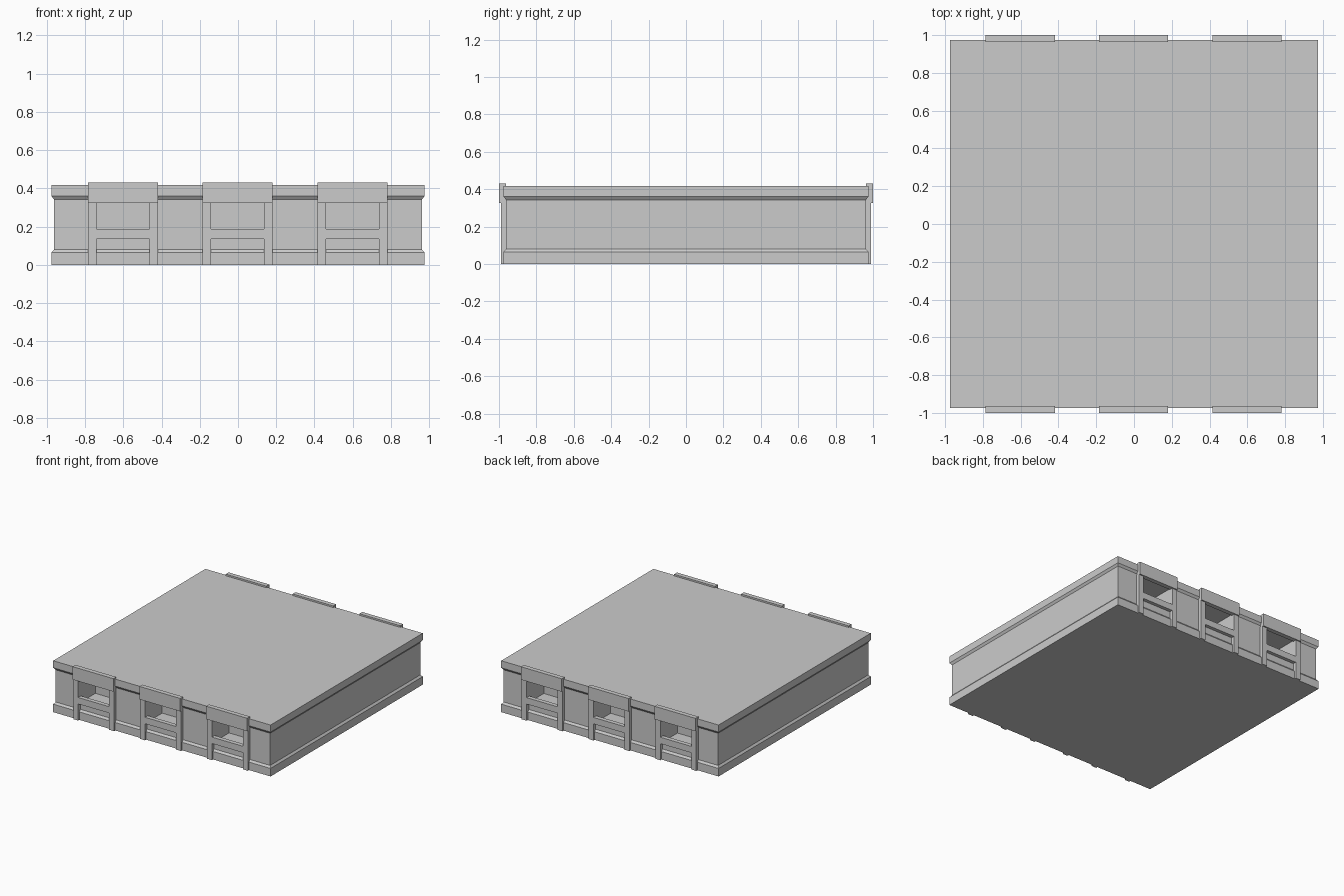
import bpy
import bmesh

if "Cube" in bpy.data.objects:
    bpy.data.objects.remove(bpy.data.objects["Cube"])


def box(name, x, y, z):
    """Axis-aligned box from (min, max) pairs."""
    x, y, z = sorted(x), sorted(y), sorted(z)
    bm = bmesh.new()
    bmesh.ops.create_cube(bm, size=1)
    for v in bm.verts:
        v.co = [r[0] if c < 0 else r[1] for c, r in zip(v.co, (x, y, z))]
    me = bpy.data.meshes.new(name)
    bm.to_mesh(me)
    bm.free()
    ob = bpy.data.objects.new(name, me)
    bpy.context.collection.objects.link(ob)
    return ob


# Storey block: square rings lofted through plinth, wall and cornice
profile = [(0.975, 0.0), (0.975, 0.065), (0.962, 0.081), (0.962, 0.342),
           (0.975, 0.36), (0.975, 0.417)]
bm = bmesh.new()
rings = [[bm.verts.new((sx * r, sy * r, z))
          for sx, sy in ((-1, -1), (1, -1), (1, 1), (-1, 1))]
         for r, z in profile]
for low, high in zip(rings, rings[1:]):
    for i in range(4):
        j = (i + 1) % 4
        bm.faces.new((low[i], low[j], high[j], high[i]))
bm.faces.new(rings[0][::-1])
bm.faces.new(rings[-1])
me = bpy.data.meshes.new("storey_block")
bm.to_mesh(me)
bm.free()
block = bpy.data.objects.new("storey_block", me)
bpy.context.collection.objects.link(block)

# Window bays on the front and back
HALF, POST = 0.183, 0.044
INNER = HALF - POST
for side in (-1, 1):
    for cx in (-0.602, -0.002, 0.598):
        # Deep window recess
        cutter = box("recess_cutter", (cx - INNER, cx + INNER),
                     (side * 0.77, side * 1.1), (0.137, 0.333))
        cutter.hide_render = True
        cutter.hide_set(True)
        cut = block.modifiers.new("recess", 'BOOLEAN')
        cut.operation = 'DIFFERENCE'
        cut.solver = 'EXACT'
        cut.object = cutter

        # Posts either side
        for s in (-1, 1):
            box("window_post", (cx + s * INNER, cx + s * HALF),
                (side * 0.955, side * 0.99), (0, 0.33))
        # Sill rail and lintel
        box("sill_rail", (cx - INNER, cx + INNER),
            (side * 0.955, side * 0.99), (0.135, 0.187))
        box("lintel", (cx - HALF, cx + HALF),
            (side * 0.963, side * 1.0), (0.325, 0.43))

# Apply the recess cuts and remove the cutters
bpy.context.view_layer.update()
deps = bpy.context.evaluated_depsgraph_get()
cut_mesh = bpy.data.meshes.new_from_object(block.evaluated_get(deps))
block.modifiers.clear()
block.data = cut_mesh
for ob in [o for o in bpy.data.objects if o.name.startswith("recess_cutter")]:
    bpy.data.objects.remove(ob)
